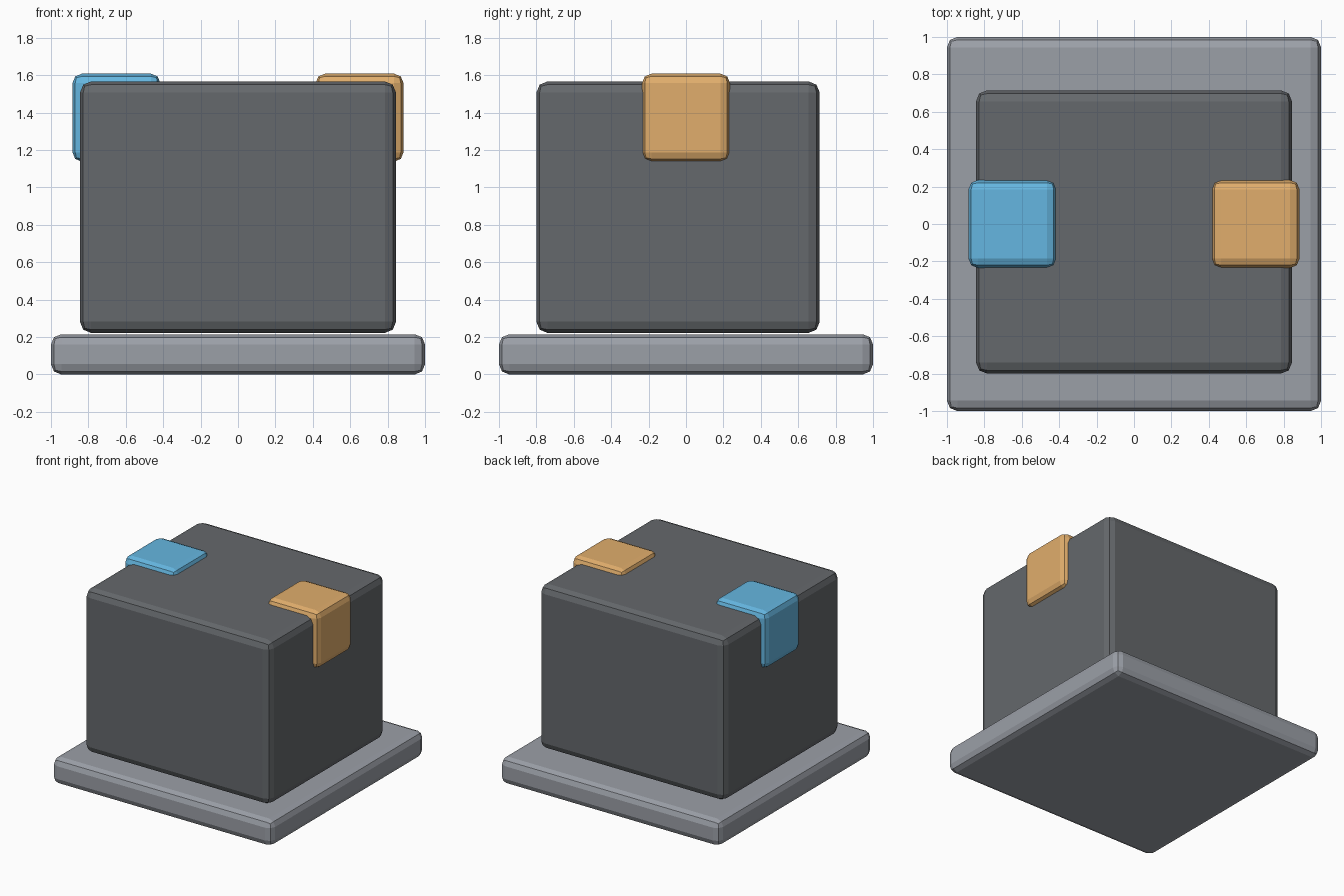
import bpy

if "Cube" in bpy.data.objects:
    bpy.data.objects.remove(bpy.data.objects["Cube"])

def block(name, lo, hi, bevel, color=None):
    """Box between two corners with a two-step chamfer on every edge."""
    size = [b - a for a, b in zip(lo, hi)]
    bpy.ops.mesh.primitive_cube_add(size=1, location=[(a + b) / 2 for a, b in zip(lo, hi)])
    ob = bpy.context.object
    ob.name = name
    ob.scale = size
    bpy.ops.object.transform_apply(location=False, rotation=False, scale=True)
    mod = ob.modifiers.new("edge_bevel", 'BEVEL')
    mod.width = bevel
    mod.segments = 2
    if color:
        mat = bpy.data.materials.new(name + "_color")
        mat.diffuse_color = color
        mat.use_nodes = True
        mat.node_tree.nodes["Principled BSDF"].inputs["Base Color"].default_value = mat.diffuse_color
        ob.data.materials.append(mat)
    return ob

# Grey plinth
block("base_plate", (-1, -1, 0), (1, 1, 0.215), 0.055, (0.33, 0.35, 0.39, 1))

# Dark main block, slightly towards the front
block("body", (-0.845, -0.8, 0.222), (0.845, 0.715, 1.567), 0.06, (0.13, 0.14, 0.15, 1))

# Coloured corner cubes sunk into the upper side edges
for name, side, color in (("left_corner_block", -1, (0.13, 0.47, 0.75, 1)),
                          ("right_corner_block", 1, (0.75, 0.42, 0.15, 1))):
    x = 0.65 * side
    block(name, (x - 0.235, -0.235, 1.138), (x + 0.235, 0.235, 1.608), 0.05, color)
